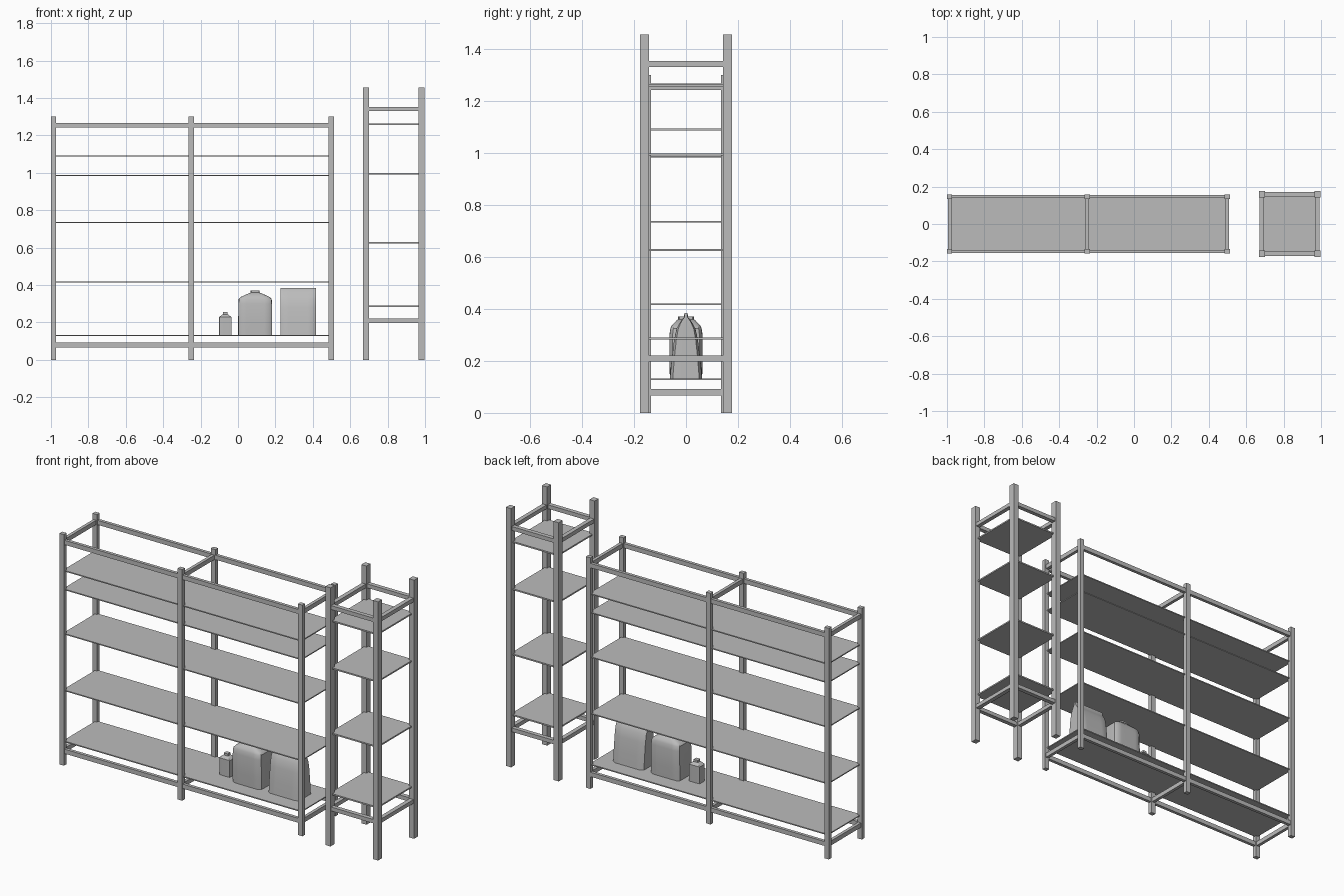
import bpy, bmesh, math

cube = bpy.data.objects.get("Cube")
if cube:
    bpy.data.objects.remove(cube)

grey = bpy.data.materials.new("plain grey")
grey.use_nodes = True
tone = (0.5, 0.5, 0.5, 1)
grey.diffuse_color = tone
grey.node_tree.nodes["Principled BSDF"].inputs["Base Color"].default_value = tone


def finish(name, bm):
    bmesh.ops.recalc_face_normals(bm, faces=bm.faces)
    mesh = bpy.data.meshes.new(name)
    bm.to_mesh(mesh)
    bm.free()
    mesh.materials.append(grey)
    obj = bpy.data.objects.new(name, mesh)
    bpy.context.collection.objects.link(obj)
    return obj


def box(name, x, y, z):
    """Box from (low, high) ranges on each axis."""
    bm = bmesh.new()
    bmesh.ops.create_cube(bm, size=1)
    for v in bm.verts:
        for i, (low, high) in enumerate((x, y, z)):
            v.co[i] = (low + high) / 2 + v.co[i] * (high - low)
    return finish(name, bm)


def around(c, width):
    return (c - width / 2, c + width / 2)


def rack(name, post_xs, post_y, post_w, post_d, height, rails, rail_w, rail_h,
         shelves, thickness):
    """Open rack: pairs of posts, rail frames and thin shelves."""
    ends = (post_xs[0], post_xs[-1])
    for x in post_xs:
        for side, y in (("front", -post_y), ("back", post_y)):
            box(name + "_" + side + "_post", around(x, post_w), around(y, post_d), (0, height))
    for z in rails:
        zs = around(z, rail_h)
        for side, y in (("front", -post_y), ("back", post_y)):
            box(name + "_" + side + "_rail", ends, around(y, rail_w), zs)
        for x in post_xs:
            box(name + "_cross_rail", around(x, rail_w), (-post_y, post_y), zs)
    for z in shelves:
        box(name + "_shelf", ends, (-post_y, post_y), around(z, thickness))


def loft(name, x, rings, power, steps):
    """Container from (z, half width, half depth) rings of rounded rectangles."""
    bm = bmesh.new()
    loops = []
    for z, hw, hd in rings:
        loop = []
        for k in range(steps):
            a = 2 * math.pi * (k + 0.5) / steps
            c, s = math.cos(a), math.sin(a)
            r = (abs(c) ** power + abs(s) ** power) ** (-1 / power)
            loop.append(bm.verts.new((x + hw * c * r, hd * s * r, z)))
        loops.append(loop)
    for low, high in zip(loops, loops[1:]):
        for k in range(steps):
            n = (k + 1) % steps
            bm.faces.new((low[k], low[n], high[n], high[k]))
    bm.faces.new(loops[0])
    bm.faces.new(loops[-1])
    obj = finish(name, bm)
    bpy.ops.object.select_all(action='DESELECT')
    obj.select_set(True)
    bpy.context.view_layer.objects.active = obj
    bpy.ops.object.shade_smooth_by_angle(angle=math.radians(35))
    return obj


# Wide rack and tall narrow rack
rack("wide_rack", (-0.986, -0.25, 0.498), 0.147, 0.028, 0.024, 1.3,
     (0.08, 1.255), 0.018, 0.025, (0.13, 0.417, 0.735, 0.985, 1.09), 0.006)
rack("tall_rack", (0.684, 0.98), 0.16, 0.032, 0.035, 1.455,
     (0.209, 1.342), 0.024, 0.022, (0.286, 0.627, 0.994, 1.26), 0.008)

# Containers on the lowest shelf
floor = 0.132
loft("small_bottle", -0.068, [
    (floor, 0.034, 0.025), (0.228, 0.034, 0.025), (0.242, 0.016, 0.014),
    (0.243, 0.013, 0.012), (0.255, 0.013, 0.012)], 12, 28)
loft("jug", 0.092, [
    (floor, 0.091, 0.062), (0.2, 0.091, 0.064), (0.3, 0.09, 0.064),
    (0.325, 0.088, 0.06), (0.336, 0.078, 0.055), (0.358, 0.03, 0.034),
    (0.359, 0.024, 0.03), (0.371, 0.024, 0.03)], 9, 32)
loft("pouch", 0.322, [
    (floor, 0.096, 0.062), (0.2, 0.096, 0.056), (0.28, 0.096, 0.046),
    (0.325, 0.096, 0.036), (0.35, 0.096, 0.022), (0.368, 0.096, 0.008),
    (0.385, 0.096, 0.006)], 14, 32)
